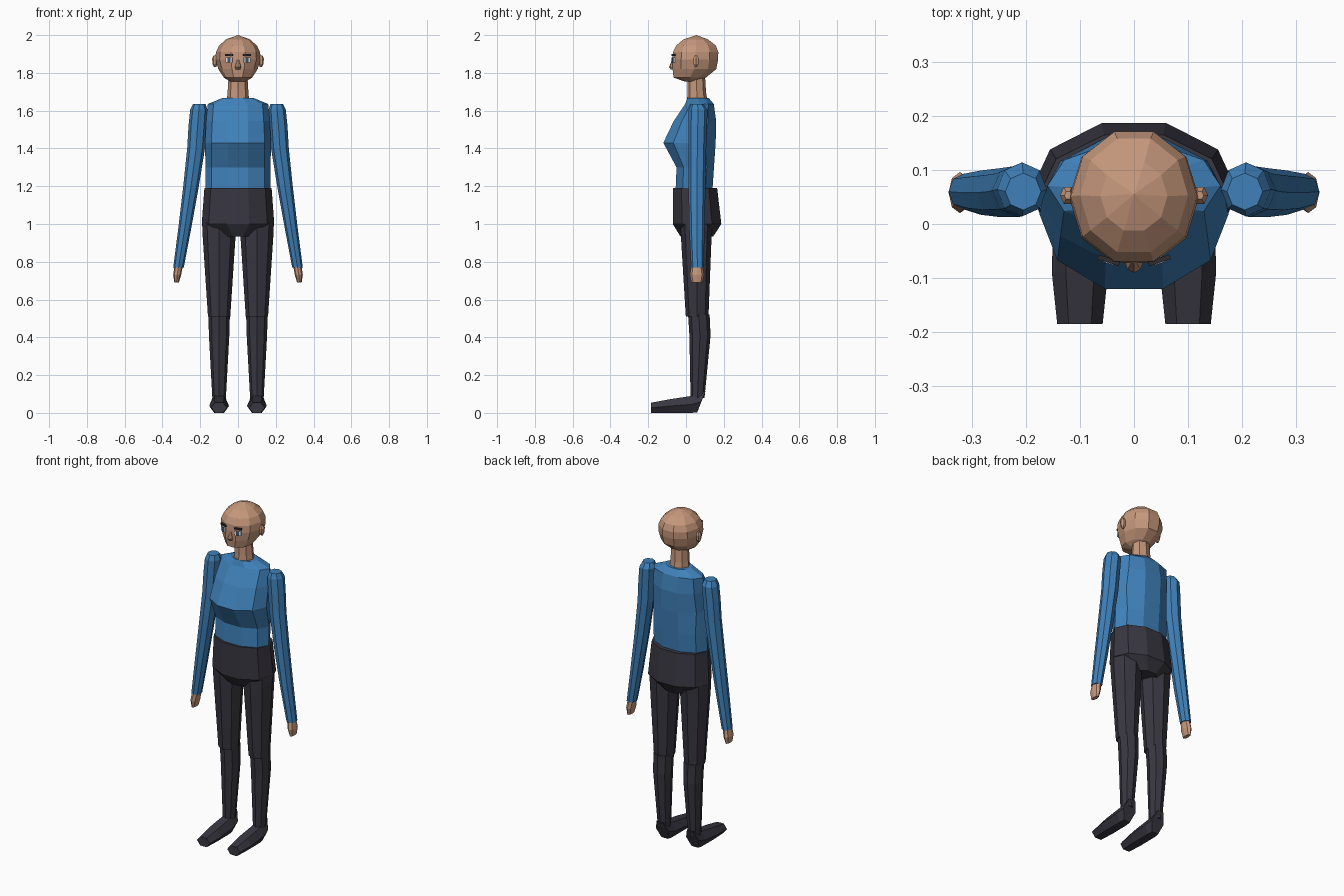
import bpy, bmesh, math
from mathutils import Matrix, Vector


def material(name, rgb):
    m = bpy.data.materials.new(name)
    m.diffuse_color = (*rgb, 1)
    return m


SKIN = material("skin", (0.56, 0.31, 0.20))
BLUE = material("blue shirt", (0.05, 0.22, 0.49))
DARK = material("dark trousers", (0.040, 0.037, 0.052))
WHITE = material("eye white", (0.75, 0.75, 0.75))
IRIS = material("iris", (0.05, 0.09, 0.16))
BROW = material("brow", (0.03, 0.025, 0.03))


def finish(name, bm, mat):
    bmesh.ops.remove_doubles(bm, verts=bm.verts, dist=0.0005)
    bmesh.ops.recalc_face_normals(bm, faces=bm.faces)
    me = bpy.data.meshes.new(name)
    bm.to_mesh(me)
    bm.free()
    me.materials.append(mat)
    ob = bpy.data.objects.new(name, me)
    bpy.context.collection.objects.link(ob)
    return ob


def loft(name, rings, n, mat, side=1):
    """Skin elliptical rings (cx, cy, cz, rx, ry[, tilt height]); side=-1 mirrors in x."""
    bm = bmesh.new()
    loops = []
    for cx, cy, cz, rx, ry, *rz in rings:
        h = rz[0] if rz else 0
        ang = [2 * math.pi * i / n for i in range(n)]
        loops.append([bm.verts.new((side * (cx + rx * math.cos(a)), cy + ry * math.sin(a),
                                    cz + h * math.sin(a))) for a in ang])
    for a, b in zip(loops, loops[1:]):
        for i in range(n):
            j = (i + 1) % n
            bm.faces.new((a[i], a[j], b[j], b[i]))
    bm.faces.new(loops[0])
    bm.faces.new(loops[-1])
    return finish(name, bm, mat)


def body(name, rows, mat):
    """Ten-sided body from rows of (z, half width, front y, back y)."""
    c = math.cos(math.radians(18))
    loft(name, [(0, (f + b) / 2, z, w, (b - f) / 2 / c) for z, w, f, b in rows], 10, mat)


def plate(name, loc, size, turn, mat):
    bm = bmesh.new()
    m = Matrix.Translation(Vector(loc)) @ Matrix.Rotation(turn, 4, 'Z') @ Matrix.Diagonal((*size, 1))
    bmesh.ops.create_cube(bm, size=1, matrix=m)
    finish(name, bm, mat)


# Torso and hips
body("shirt", [(1.18, .173, -.055, .14), (1.30, .172, -.05, .148), (1.43, .175, -.12, .157),
               (1.545, .168, -.065, .16), (1.635, .16, -.005, .147), (1.668, .08, .008, .12)], BLUE)
body("hips", [(1.19, .178, -.068, .165), (1.0, .192, -.07, .187), (.935, .09, -.03, .145)], DARK)

# Neck and head
loft("neck", [(0, .06, 1.64, .06, .055), (0, .057, 1.70, .055, .049), (0, .055, 1.78, .05, .046)], 8, SKIN)
body("head", [(1.754, .04, -.005, .06), (1.775, .075, -.066, .105), (1.82, .104, -.071, .16),
              (1.87, .12, -.072, .17), (1.91, .117, -.069, .171), (1.945, .1, -.052, .158),
              (1.978, .062, -.012, .115), (2.0, 0, .055, .055)], SKIN)
loft("nose", [(0, -.066, 1.875, .006, .006), (0, -.07, 1.83, .017, .02), (0, -.066, 1.817, .013, .013)], 8, SKIN)

for s, tag in ((1, "left"), (-1, "right")):
    # Face details and ears
    t = s * math.radians(18)
    plate(tag + "_eye", (s * .047, -.068, 1.869), (.036, .008, .026), t, WHITE)
    plate(tag + "_iris", (s * .047, -.072, 1.869), (.017, .004, .026), t, IRIS)
    plate(tag + "_brow", (s * .047, -.067, 1.895), (.042, .009, .010), t, BROW)
    loft(tag + "_ear", [(.121, .053, 1.832, .006, .006), (.122, .053, 1.848, .013, .016),
                        (.123, .053, 1.876, .014, .018), (.122, .053, 1.893, .007, .008)], 6, SKIN, s)

    # Arm and hand
    loft(tag + "_sleeve", [(.205, .06, 1.635, .033, .034), (.207, .064, 1.605, .046, .05),
                           (.214, .062, 1.52, .048, .049), (.222, .060, 1.40, .047, .047),
                           (.250, .058, 1.19, .041, .045), (.283, .058, .97, .034, .041),
                           (.315, .060, .77, .028, .033)], 8, BLUE, s)
    loft(tag + "_hand", [(.315, .058, .775, .022, .030), (.322, .058, .73, .021, .038),
                         (.325, .058, .69, .012, .029)], 8, SKIN, s)

    # Leg
    loft(tag + "_thigh", [(.1, .055, 1.01, .09, .085), (.1, .054, .95, .088, .082),
                          (.1, .059, .51, .059, .06)], 8, DARK, s)
    loft(tag + "_shin", [(.1, .068, .52, .057, .057), (.1, .074, .41, .054, .056),
                         (.1, .061, .08, .036, .037)], 8, DARK, s)

    # Shoe: upright rings running from toe to a tilted heel
    loft(tag + "_shoe", [(.1, -.185, .027, .042, 0, .031), (.1, -.09, .036, .052, 0, .041),
                         (.1, .03, .045, .049, 0, .052), (.1, .082, .06, .042, .026, .066)], 6, DARK, s)
